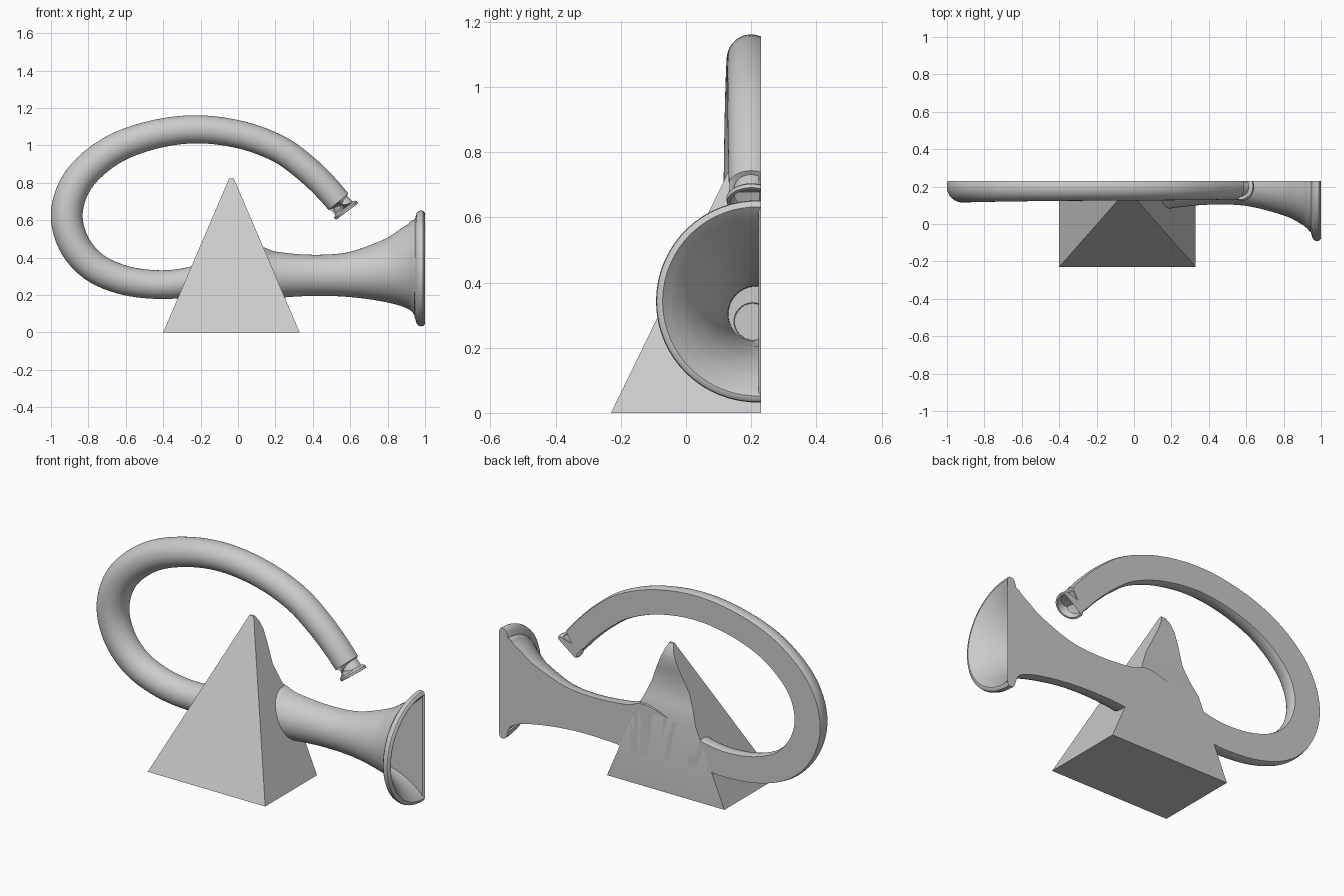
import bpy, bmesh, math
from mathutils import Vector

if "Cube" in bpy.data.objects:
    bpy.data.objects.remove(bpy.data.objects["Cube"])

BACK = 0.23          # flat back plane of the half-relief
SEG = 32             # segments round each open arc


def catmull(pts, steps=6):
    """Smooth a list of tuples with a Catmull-Rom spline."""
    v = [Vector(p) for p in pts]
    v = [2 * v[0] - v[1]] + v + [2 * v[-1] - v[-2]]
    out = []
    for i in range(1, len(v) - 2):
        a, b, c, d = v[i - 1:i + 3]
        for s in range(steps):
            t = s / steps
            out.append(0.5 * (2 * b + (c - a) * t + (2 * a - 5 * b + 4 * c - d) * t * t
                              + (3 * b - a - 3 * c + d) * t ** 3))
    return out + [v[-2]]


def ring(x, z, r, tx, tz, cy, plane):
    """Arc of a circle in front of the plane; its chord is the flat back."""
    k = math.asin(max(-0.95, min(0.95, (plane - cy) / r)))
    t0, t1 = math.pi - k, 2 * math.pi + k
    pts = []
    for i in range(SEG + 1):
        t = t0 + (t1 - t0) * i / SEG
        c = r * math.cos(t)
        pts.append((x - tz * c, cy + r * math.sin(t), z + tx * c))
    return pts


def finish(name, bm, smooth):
    bmesh.ops.recalc_face_normals(bm, faces=bm.faces)
    me = bpy.data.meshes.new(name)
    bm.to_mesh(me)
    bm.free()
    ob = bpy.data.objects.new(name, me)
    bpy.context.collection.objects.link(ob)
    if smooth:
        bpy.context.view_layer.objects.active = ob
        ob.select_set(True)
        bpy.ops.object.shade_smooth_by_angle(angle=math.radians(35))
        ob.select_set(False)
    return ob


def loft(name, loops, smooth):
    bm = bmesh.new()
    rows = [[bm.verts.new(p) for p in loop] for loop in loops]
    n = len(rows[0])
    for a, b in zip(rows, rows[1:]):
        for i in range(n):
            j = (i + 1) % n
            bm.faces.new((a[i], a[j], b[j], b[i]))
    bm.faces.new(rows[0])
    bm.faces.new(rows[-1])
    return finish(name, bm, smooth)


# Horn: centre line (x, z, radius) from mouthpiece to bell
path = catmull([
    (.57, .66, .068), (.47, .775, .070), (.36, .88, .072), (.22, .98, .073),
    (.02, 1.055, .074), (-.22, 1.086, .075), (-.46, 1.055, .077), (-.68, .97, .080),
    (-.85, .82, .083), (-.915, .645, .085), (-.88, .48, .084), (-.77, .35, .081),
    (-.60, .277, .078), (-.40, .255, .077), (-.22, .275, .083), (-.05, .30, .12),
    (.10, .31, .150), (.20, .307, .125), (.40, .305, .110), (.60, .309, .121),
    (.80, .327, .172), (.90, .338, .222), (.945, .341, .262)])

loops = []
# hollow mouthpiece end and its small rim
mx, mz = .60, -.80
for d, r in ((.10, .045), (.01, .058), (-.005, .064), (-.004, .074), (.008, .076), (.016, .069)):
    plane = BACK if r > .063 else BACK - .006
    loops.append(ring(.58 - mx * d, .65 - mz * d, r, mx, mz, .20, plane))
# swept outside
for i, p in enumerate(path[2:-1], 2):
    t = path[i + 1] - path[i - 1]
    l = math.hypot(t.x, t.y)
    cy = .20 + .018 * max(0, min(1, (p.x + .2) / .8)) * (p.y < .4)
    loops.append(ring(p.x, p.y, p.z, t.x / l, t.y / l, cy, BACK))
# rolled bell rim, then the cavity inside the bell
for x, r in ((.945, .262), (.955, .295), (.965, .306), (.978, .310), (.990, .308),
             (.998, .300), (1.0, .290)):
    loops.append(ring(x, .342, r, 1, 0, .218, BACK))
cavity = [(.990, .342, .277), (.96, .341, .248), (.90, .337, .203), (.80, .325, .152),
          (.65, .31, .110), (.48, .303, .090), (.40, .303, .085)]
for p in catmull(cavity, 4):
    loops.append(ring(p.x, p.y, p.z, 1, 0, .215, BACK - .008))
for x, r in ((.40, .058), (.25, .055)):
    loops.append(ring(x, .28, r, 1, 0, .205, BACK - .008))
loft("horn", loops, True)

# Pyramid stand: flat faces, recessed behind the peak above the horn
stand = []
for z, back in ((0, .23), (.42, .23), (.50, .205), (.58, .19), (.68, .205),
                (.74, .21), (.79, .20), (.822, .18)):
    w = .365 - .352 * z / .822
    front = -.23 + .40 * z / .822
    stand.append([(-.035 - w, front, z), (-.035 + w, front, z),
                  (-.035 + w, back, z), (-.035 - w, back, z)])
loft("pyramid_stand", stand, True)
